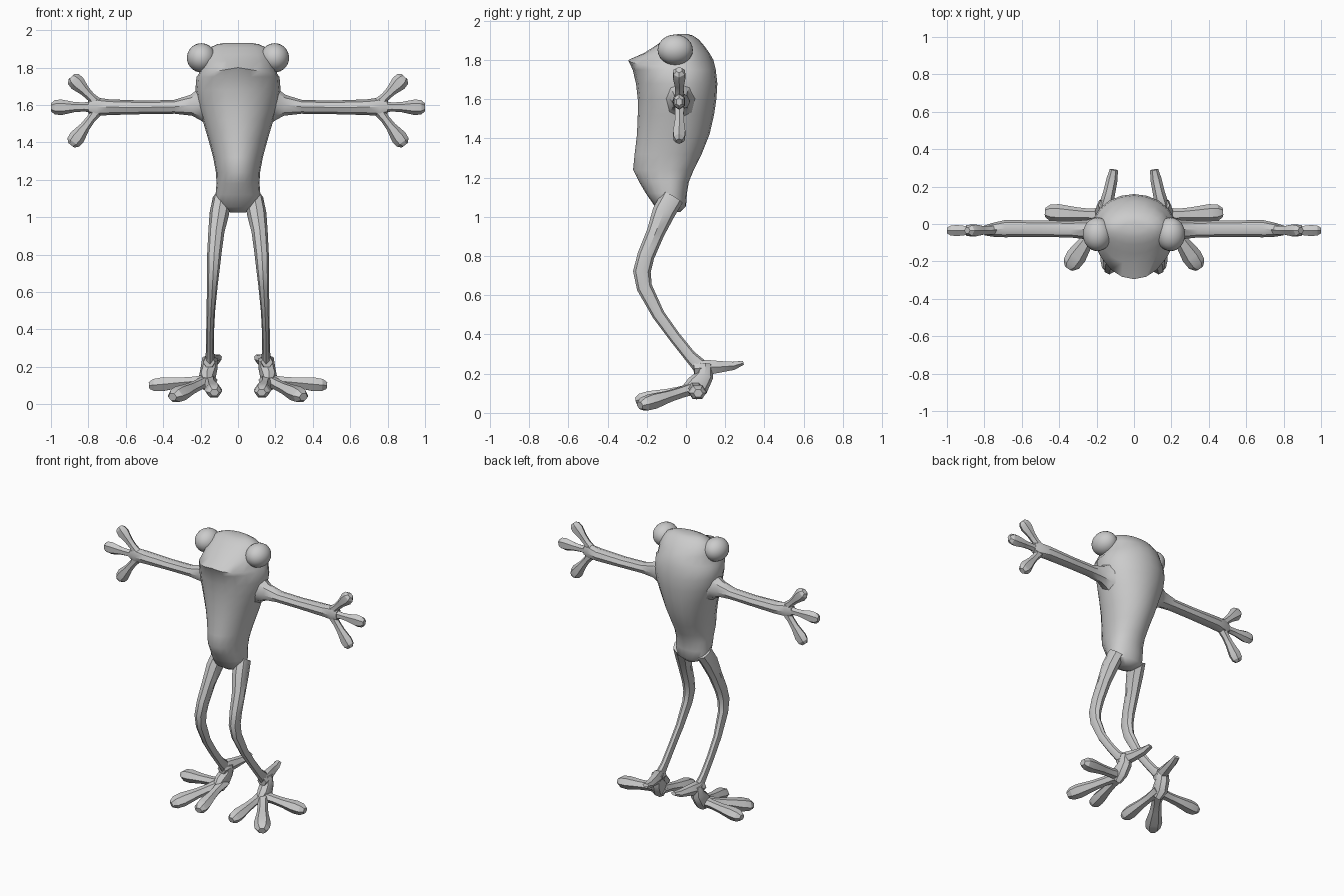
import bpy, bmesh, math
from mathutils import Vector

skin = bpy.data.materials.new("grey_skin")
skin.diffuse_color = (0.6, 0.6, 0.6, 1)


def finish(name, bm, angle, mirror=True):
    bmesh.ops.recalc_face_normals(bm, faces=bm.faces)
    me = bpy.data.meshes.new(name)
    bm.to_mesh(me)
    bm.free()
    ob = bpy.data.objects.new(name, me)
    bpy.context.collection.objects.link(ob)
    me.materials.append(skin)
    bpy.ops.object.select_all(action='DESELECT')
    ob.select_set(True)
    bpy.context.view_layer.objects.active = ob
    bpy.ops.object.shade_smooth_by_angle(angle=math.radians(angle))
    if mirror:
        ob.modifiers.new("mirror", 'MIRROR')
    return ob


def loft(bm, rings):
    loops = [[bm.verts.new(p) for p in r] for r in rings]
    n = len(loops[0])
    for a, b in zip(loops, loops[1:]):
        for i in range(n):
            j = (i + 1) % n
            bm.faces.new((a[i], a[j], b[j], b[i]))
    bm.faces.new(loops[0][::-1])
    bm.faces.new(loops[-1])


def limb(name, path, thick_dir, sides=8, angle=40):
    """Tube through (x, y, z, half width, half thickness) stations."""
    pts = [Vector(p[:3]) for p in path]
    n0 = Vector(thick_dir)
    rings = []
    for k, p in enumerate(path):
        t = (pts[min(k + 1, len(pts) - 1)] - pts[max(k - 1, 0)]).normalized()
        side = n0.cross(t).normalized()
        up = t.cross(side)
        rings.append([pts[k] + side * p[3] * math.cos(a) + up * p[4] * math.sin(a)
                      for a in (2 * math.pi * i / sides for i in range(sides))])
    bm = bmesh.new()
    loft(bm, rings)
    return finish(name, bm, angle)


def digit(name, start, tip, thick_dir, root, neck, bulb, thick):
    """Finger or toe: thin neck, swollen pad, blunt end."""
    a, b = Vector(start), Vector(tip)
    path = []
    for f, w, t in ((0, root, thick * .8), (.28, neck, thick * .7), (.5, neck * 1.15, thick * .75),
                    (.78, bulb, thick), (.92, bulb * .9, thick * .9), (1, bulb * .5, thick * .5)):
        path.append((*a.lerp(b, f), w, t))
    limb(name, path, thick_dir, sides=6, angle=25)


# body and head: z, front y, back y, half width, y of the widest point
body = [(1.025, -.11, -.03, .04, -.07), (1.055, -.16, .0, .112, -.08), (1.12, -.205, .005, .12, -.08),
        (1.18, -.24, .015, .115, -.08), (1.24, -.27, .04, .118, -.08), (1.32, -.262, .08, .133, -.07),
        (1.42, -.25, .12, .16, -.05), (1.52, -.246, .143, .19, -.04), (1.60, -.246, .155, .215, -.03),
        (1.68, -.255, .16, .228, -.03), (1.75, -.272, .152, .222, -.03), (1.80, -.295, .14, .21, -.03),
        (1.835, -.215, .12, .195, -.02), (1.87, -.16, .095, .18, -.02), (1.905, -.11, .065, .155, -.02),
        (1.925, -.07, .035, .11, -.02), (1.932, -.04, .01, .07, -.015)]
rings = []
for z, yf, yb, w, yc in body:
    ring = []
    for i in range(20):
        a = 2 * math.pi * i / 20
        c, s = math.cos(a), math.sin(a)
        depth = (yb - yc) if s > 0 else (yc - yf)
        # chevron lip: the sides of the snout ring sit lower
        drop = .035 * abs(c) if z == 1.80 else 0
        ring.append(Vector((w * c, yc + depth * s, z - drop)))
    rings.append(ring)
bm = bmesh.new()
loft(bm, rings)
finish("body", bm, 50, mirror=False)

# eyes
bm = bmesh.new()
bmesh.ops.create_uvsphere(bm, u_segments=24, v_segments=16, radius=1)
for v in bm.verts:
    x, y, z = v.co
    v.co = (.196 + z * .077, -.055 + y * .09, 1.852 + x * .078)
finish("eye", bm, 40)

# arms
limb("arm", [(.15, -.03, 1.605, .13, .10), (.205, -.03, 1.602, .085, .07), (.25, -.03, 1.598, .056, .052),
             (.34, -.028, 1.59, .037, .044), (.50, -.025, 1.587, .036, .044), (.69, -.025, 1.588, .042, .046),
             (.76, -.032, 1.59, .050, .036), (.80, -.035, 1.59, .036, .026)], (0, 1, 0))

# fingers
hand = (.755, -.035, 1.59)
digit("middle_finger", hand, (1.0, -.035, 1.587), (0, 1, 0), .036, .024, .042, .034)
digit("upper_finger", (.745, -.033, 1.60), (.892, -.035, 1.75), (0, 1, 0), .034, .024, .043, .036)
digit("lower_finger", (.745, -.033, 1.58), (.892, -.035, 1.385), (0, 1, 0), .034, .024, .043, .036)

# legs
limb("leg", [(.085, -.07, 1.10, .06, .05), (.10, -.115, 1.02, .058, .052), (.116, -.155, .92, .046, .043),
             (.127, -.205, .80, .044, .038), (.132, -.225, .72, .045, .034), (.137, -.212, .64, .040, .029),
             (.145, -.14, .50, .032, .023), (.149, -.06, .39, .030, .021), (.15, .02, .29, .031, .021),
             (.15, .075, .235, .040, .026), (.155, .10, .19, .035, .026)], (1, 0, 0))

# heels
limb("heel", [(.155, .04, .225, .032, .03), (.15, .10, .232, .038, .045), (.132, .17, .235, .032, .034),
              (.117, .24, .24, .030, .024), (.108, .29, .255, .022, .012)], (0, 0, 1), sides=6, angle=25)

# insteps
limb("instep", [(.15, .10, .25, .035, .04), (.155, .095, .19, .045, .045), (.165, .06, .14, .06, .045),
                (.165, .02, .105, .05, .03)], (1, 0, 0))

# toes
digit("outer_toe", (.15, .045, .13), (.475, .062, .10), (0, 0, 1), .045, .032, .048, .042)
digit("middle_toe", (.155, .055, .13), (.35, -.235, .038), (0, 0, 1), .045, .032, .054, .043)
digit("inner_toe", (.155, .06, .13), (.126, -.255, .062), (0, 0, 1), .045, .030, .048, .040)
